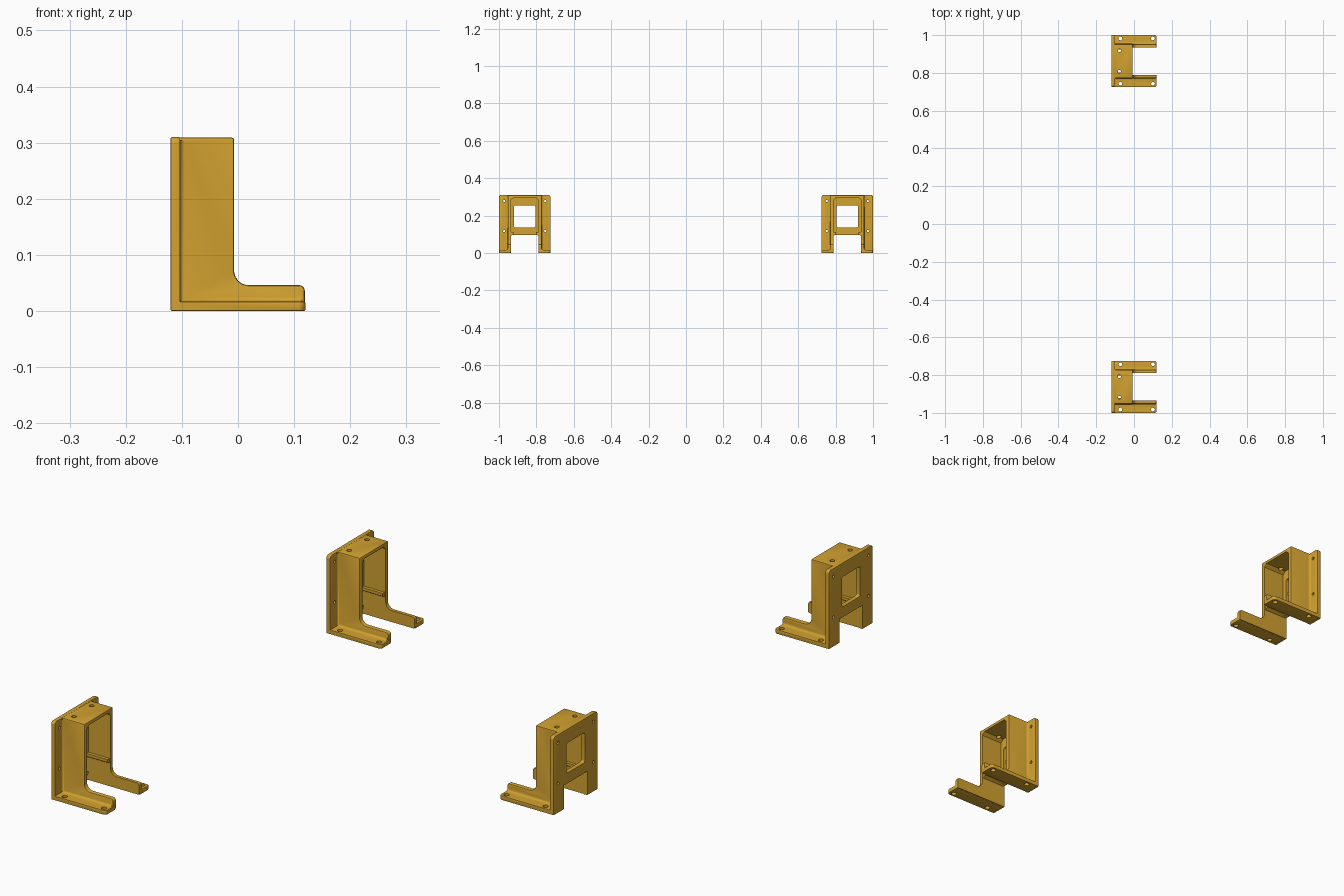
import bpy, bmesh, math
from mathutils import Vector

if "Cube" in bpy.data.objects:
    bpy.data.objects.remove(bpy.data.objects["Cube"])


def rounded(pts, steps=6):
    """Outline from (u, v, radius) corners, each corner filleted."""
    out = []
    n = len(pts)
    for i, (u, v, r) in enumerate(pts):
        p = Vector((u, v))
        if r == 0:
            out.append(p)
            continue
        d0 = (Vector(pts[i - 1][:2]) - p).normalized()
        d1 = (Vector(pts[(i + 1) % n][:2]) - p).normalized()
        half = d0.angle(d1) / 2
        c = p + (d0 + d1).normalized() * (r / math.sin(half))
        a = p + d0 * (r / math.tan(half)) - c
        b = p + d1 * (r / math.tan(half)) - c
        for k in range(steps + 1):
            t = k / steps
            out.append(c + (a * (1 - t) + b * t).normalized() * r)
    return out


def prism(name, pts, axis, lo, hi, bevel=0.0):
    """Extrude an outline along an axis; optionally soften its edges."""
    place = {'x': lambda p, h: (h, p[0], p[1]),
             'y': lambda p, h: (p[0], h, p[1]),
             'z': lambda p, h: (p[0], p[1], h)}[axis]
    bm = bmesh.new()
    rows = [[bm.verts.new(place(p, h)) for p in pts] for h in (lo, hi)]
    bm.faces.new(rows[0])
    bm.faces.new(rows[1])
    n = len(pts)
    for i in range(n):
        j = (i + 1) % n
        bm.faces.new((rows[0][i], rows[0][j], rows[1][j], rows[1][i]))
    bmesh.ops.recalc_face_normals(bm, faces=bm.faces)
    if bevel:
        sharp = [e for e in bm.edges if e.calc_face_angle(0) > 0.6]
        bmesh.ops.bevel(bm, geom=sharp, offset=bevel, segments=2,
                        profile=0.5, affect='EDGES')
    me = bpy.data.meshes.new(name)
    bm.to_mesh(me)
    bm.free()
    ob = bpy.data.objects.new(name, me)
    bpy.context.collection.objects.link(ob)
    return ob


def rect(u0, u1, v0, v1, r=0.0):
    return rounded([(u0, v0, r), (u1, v0, r), (u1, v1, r), (u0, v1, r)])


def disc(u, v, r):
    return [(u + r * math.cos(k * math.tau / 20), v + r * math.sin(k * math.tau / 20))
            for k in range(20)]


def combine(target, other, op):
    m = target.modifiers.new(op, 'BOOLEAN')
    m.operation, m.object, m.solver = op, other, 'EXACT'
    bpy.context.view_layer.objects.active = target
    bpy.ops.object.modifier_apply(modifier=m.name)
    bpy.data.objects.remove(other)


IN, OUT, EDGE = 0.073, 0.09, 0.1375      # wall inside, wall outside, flange edge
BACK, FRONT, TOP, T = -0.12, 0.12, 0.31, 0.017

# L-shaped housing block
bracket = prism("bracket_left", rounded([
    (BACK + .001, .001, 0), (FRONT - .001, .001, 0), (FRONT - .001, .046, .01),
    (-.007, .046, .026), (-.007, TOP - .001, 0), (BACK + .001, TOP - .001, 0)]),
    'y', -OUT, OUT, .004)

# back plate
plate = prism("back_plate", rounded([(-EDGE, 0, 0), (EDGE, 0, 0),
              (EDGE, TOP, .012), (-EDGE, TOP, .012)]), 'x', BACK, BACK + T, .002)
combine(bracket, plate, 'UNION')

# foot flanges and the fillets that blend the walls into the flanges
for s in (-1, 1):
    foot = prism("foot_flange", rounded([(BACK, s * .078, 0), (FRONT, s * .078, 0),
                 (FRONT, s * EDGE, .012), (BACK, s * EDGE, 0)]), 'z', 0, T, .002)
    combine(bracket, foot, 'UNION')
    f, x = .008, BACK + T
    curve = [(0, 0), (1, 0), (.5, .13), (.13, .5), (0, 1)]
    up = [(x - .002, s * (OUT - .002))] + [(x + f * a, s * (OUT + f * b)) for a, b in curve[1:]]
    up = [up[0], (x + f, s * (OUT - .002))] + up[1:] + [(x - .002, s * (OUT + f))]
    combine(bracket, prism("wall_fillet", up, 'z', .006, TOP - .006), 'UNION')
    low = [(s * (OUT - .002), T - .002), (s * (OUT + f), T - .002)]
    low += [(s * (OUT + f * a), T + f * b) for a, b in curve[1:]]
    low += [(s * (OUT - .002), T + f)]
    combine(bracket, prism("foot_fillet", low, 'x', BACK + .006, FRONT - .006), 'UNION')

# hollow inside, lower doorway and rear window
hollow = rounded([(-IN, -.1, 0), (IN, -.1, 0), (IN, .284, 0), (IN - .013, .296, 0),
                  (-IN + .013, .296, 0), (-IN, .284, 0)])
combine(bracket, prism("hollow_cut", hollow, 'x', BACK + T, .5), 'DIFFERENCE')
combine(bracket, prism("doorway_cut", rect(-IN, IN, -.1, .095), 'x', -.3, .3), 'DIFFERENCE')
combine(bracket, prism("window_cut", rect(-.057, .057, .136, .255, .008), 'x', -.2, -.09),
        'DIFFERENCE')

# screw holes and support rails on the inner walls
for s in (-1, 1):
    for x in (-.072, .1):
        combine(bracket, prism("foot_hole", disc(x, s * .12, .010), 'z', -.1, .08), 'DIFFERENCE')
    for z in (.117, .278):
        combine(bracket, prism("plate_hole", disc(s * .11, z, .006), 'x', -.2, -.08), 'DIFFERENCE')
    combine(bracket, prism("top_hole", disc(-.077, s * .056, .009), 'z', .26, .4), 'DIFFERENCE')
    rail = [(s * (IN + .004), .090), (s * (IN - .004), .094), (s * (IN - .013), .100),
            (s * (IN - .013), .111), (s * (IN + .004), .111)]
    combine(bracket, prism("support_rail", rail, 'x', BACK + .006, -.011), 'UNION')

# finish and second bracket
mat = bpy.data.materials.new("amber_plastic")
mat.diffuse_color = (.65, .36, .03, 1)
mat.use_nodes = True
mat.node_tree.nodes["Principled BSDF"].inputs["Base Color"].default_value = mat.diffuse_color
bracket.data.materials.clear()
bracket.data.materials.append(mat)
for p in bracket.data.polygons:
    p.material_index = 0
for o in bpy.context.selected_objects:
    o.select_set(False)
bracket.select_set(True)
bpy.context.view_layer.objects.active = bracket
bpy.ops.object.shade_smooth_by_angle(angle=math.radians(35))
twin = bracket.copy()
twin.name = "bracket_right"
bpy.context.collection.objects.link(twin)
bracket.location.y = -(1 - EDGE)
twin.location.y = 1 - EDGE
